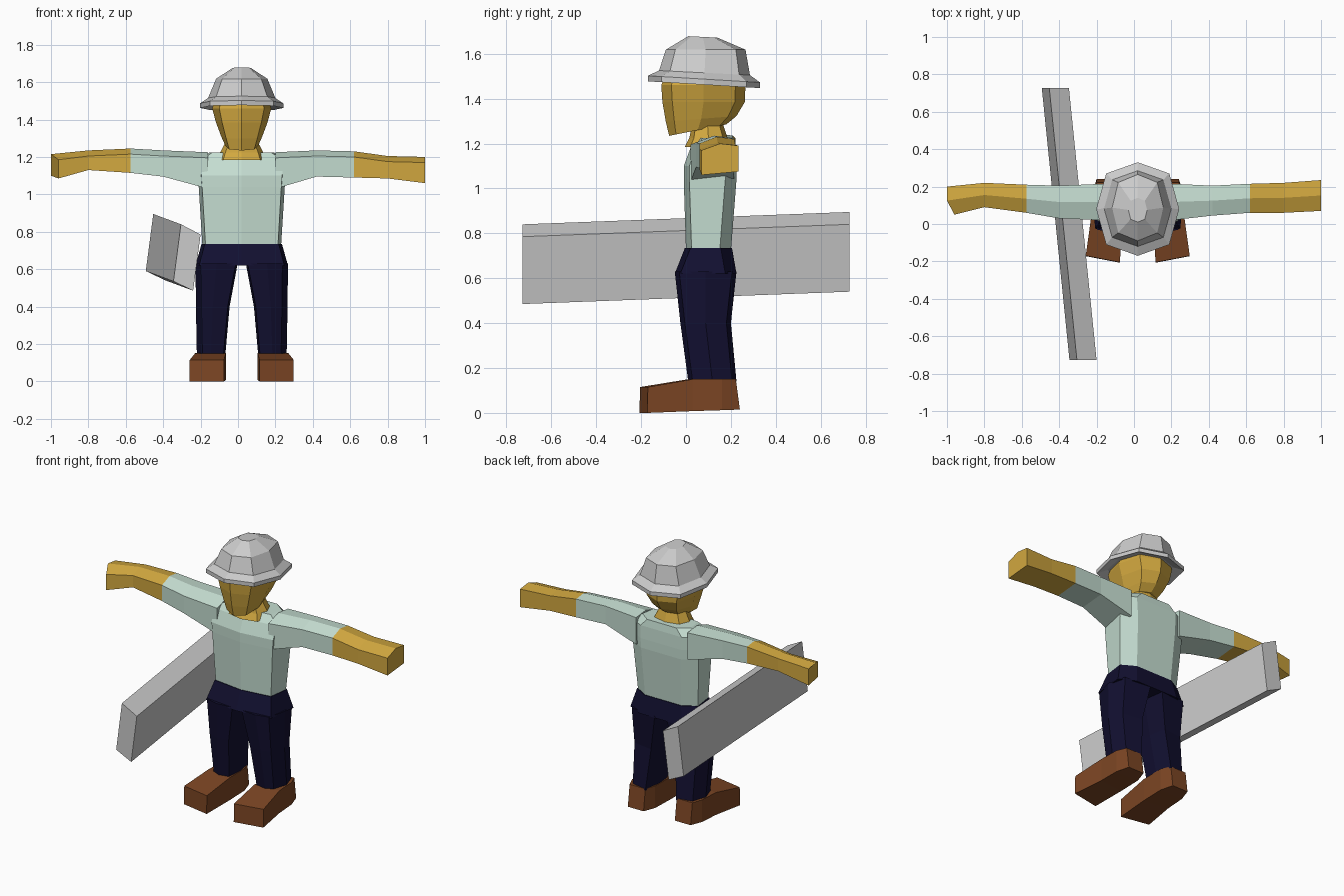
import bpy, bmesh, math

if "Cube" in bpy.data.objects:
    bpy.data.objects.remove(bpy.data.objects["Cube"])

CX = 0.02  # body centre line


def material(name, rgb):
    m = bpy.data.materials.new(name)
    m.diffuse_color = (*rgb, 1)
    m.use_nodes = True
    m.node_tree.nodes["Principled BSDF"].inputs["Base Color"].default_value = m.diffuse_color
    return m


SKIN = material("skin", (0.64, 0.39, 0.05))
SHIRT = material("shirt", (0.56, 0.73, 0.64))
NAVY = material("navy", (0.006, 0.005, 0.03))
BROWN = material("brown", (0.2, 0.06, 0.017))


def loft(name, rings, mat=None):
    """Skin a list of equal-length rings and cap both ends."""
    bm = bmesh.new()
    loops = [[bm.verts.new(p) for p in r] for r in rings]
    n = len(loops[0])
    for a, b in zip(loops, loops[1:]):
        for i in range(n):
            j = (i + 1) % n
            bm.faces.new((a[i], a[j], b[j], b[i]))
    bm.faces.new(loops[0])
    bm.faces.new(loops[-1])
    bmesh.ops.recalc_face_normals(bm, faces=bm.faces)
    me = bpy.data.meshes.new(name)
    bm.to_mesh(me)
    bm.free()
    ob = bpy.data.objects.new(name, me)
    bpy.context.collection.objects.link(ob)
    if mat:
        me.materials.append(mat)
    return ob


def octagon(z, rx, y0, y1, tilt=0.0, diag=0.76):
    """Eight-sided ring spanning y0..y1, sloping in z along y."""
    cy, ry = (y0 + y1) / 2, (y1 - y0) / 2
    pts = []
    for i in range(8):
        a = math.pi * i / 4
        k = diag / math.sqrt(0.5) if i % 2 else 1
        y = ry * k * math.sin(a)
        pts.append((CX + rx * k * math.cos(a), cy + y, z + tilt * y))
    return pts


def body_ring(z, w, y0, y1, dip=0.0):
    """Trunk cross-section: broad front, bevelled back corners."""
    half = [(0, y0), (.92 * w, y0 + .025), (w, y1 - .05), (.6 * w, y1), (0, y1)]
    pts = half + [(-x, y) for x, y in half[3:0:-1]]
    return [(CX + x, y, z + (dip if abs(x) < 0.01 else 0)) for x, y in pts]


def arm_ring(x, y0, y1, z0, z1, skew=0.0):
    return [(x + skew, y0, z0), (x + skew, y0, z1 - .03), (x, (y0 + y1) / 2, z1),
            (x, y1, z1 - .01), (x, y1, z0 + .015)]


# Shirt and trouser hips
loft("shirt_torso", [body_ring(.72, .21, 0, .2), body_ring(1.04, .23, -.01, .225),
                     body_ring(1.10, .235, -.01, .225), body_ring(1.18, .24, .02, .222),
                     body_ring(1.225, .17, .05, .215)], SHIRT)
loft("trouser_hips", [body_ring(.735, .215, -.005, .205),
                      body_ring(.62, .247, -.05, .225, .0)], NAVY)

# Arms: sleeve then bare forearm with hand
left = [(-.16, .02, .215, 1.03, 1.225), (-.40, .03, .205, 1.095, 1.235),
        (-.575, .06, .21, 1.115, 1.245), (-.80, .09, .22, 1.13, 1.235),
        (-1.0, .05, .2, 1.085, 1.215, .04)]
right = [(.20, .02, .215, 1.03, 1.225), (.42, .045, .205, 1.095, 1.235),
         (.62, .06, .215, 1.09, 1.23), (.80, .06, .22, 1.085, 1.205),
         (1.0, .07, .235, 1.06, 1.2)]
for side, secs in (("left", left), ("right", right)):
    rings = [arm_ring(*s) for s in secs]
    loft("sleeve_" + side, rings[:3], SHIRT)
    loft("forearm_" + side, rings[2:], SKIN)


# Legs and boots, one per side
def leg_ring(z, xi, xo, y0, y1, s):
    pts = [(xi + .01, y0 + .01), ((xi + xo) / 2, y0), (xo - .03, y0 + .02), (xo, (y0 + y1) / 2),
           (xo - .03, y1 - .02), (xi + .02, y1), (xi, (y0 + y1) / 2)]
    return [(CX + s * x, y, z) for x, y in pts]


def boot_ring(y, yb, xi, xo, z0, z1, s, shift=0.0):
    return [(CX + s * xi, yb, z0), (CX + s * xo, yb + shift, z0),
            (CX + s * xo, y + shift, z1), (CX + s * xi, y, z1)]


for side, s in (("left", -1), ("right", 1)):
    loft("trouser_leg_" + side, [leg_ring(.63, .022, .247, -.05, .225, s),
                                 leg_ring(.40, .065, .245, -.025, .2, s),
                                 leg_ring(.14, .088, .24, .01, .225, s)], NAVY)
    loft("boot_" + side, [boot_ring(-.205, -.207, .095, .278, 0, .115, s, .035),
                          boot_ring(.01, .01, .085, .25, .008, .15, s, .02),
                          boot_ring(.16, .16, .085, .245, .012, .152, s),
                          boot_ring(.222, .24, .11, .22, .015, .15, s)], BROWN)

# Neck and head
loft("neck", [octagon(1.185, .13, -.005, .195), octagon(1.225, .115, .015, .185),
              octagon(1.30, .075, .03, .16)], SKIN)
loft("head", [octagon(1.26, .088, -.075, .18, .2), octagon(1.31, .11, -.09, .225, .08),
              octagon(1.385, .138, -.105, .262), octagon(1.46, .158, -.11, .265),
              octagon(1.54, .13, -.08, .24)], SKIN)

# Hard hat: brim underside, brim edge, dome
loft("hard_hat", [octagon(1.485, .165, -.11, .27, -.06), octagon(1.462, .222, -.17, .33, -.06),
                  octagon(1.487, .222, -.17, .33, -.06), octagon(1.515, .18, -.12, .285, -.05),
                  octagon(1.618, .137, -.09, .265), octagon(1.675, .05, .01, .14, -.05)])

# Plank beside the hip
face = [(-.305, .84), (-.2, .785), (-.24, .485), (-.345, .535)]
loft("plank", [[(x, -.728, z) for x, z in face],
               [(x - .148, .728, z + .055) for x, z in face]])
